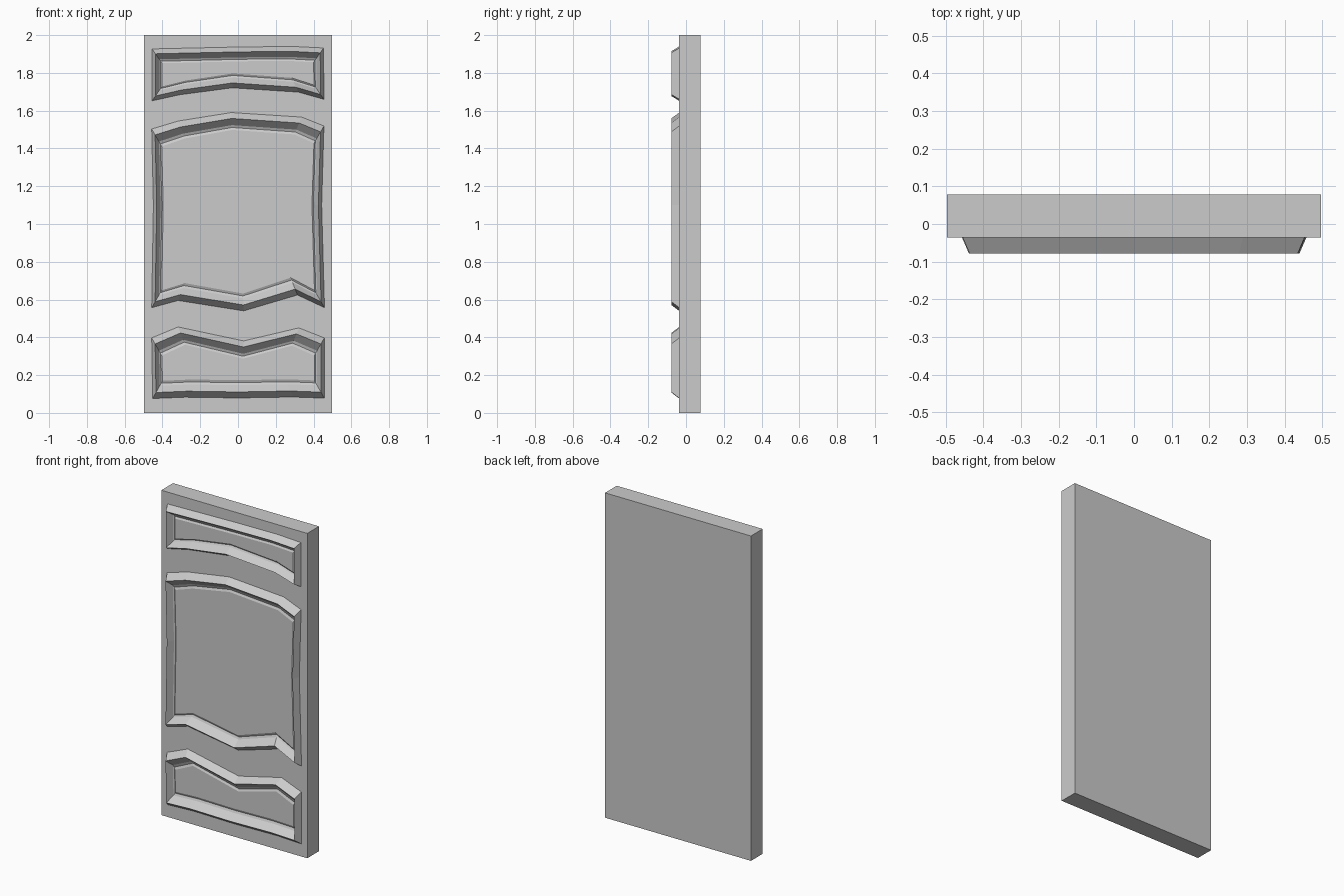
import bpy, bmesh

if "Cube" in bpy.data.objects:
    bpy.data.objects.remove(bpy.data.objects["Cube"])

HX, BACK, FRONT = 0.497, 0.078, -0.036
# Moulding profile: (fraction of the inset, y depth): outer edge, ridge, cove, groove, panel
PROFILE = [(0, FRONT), (0.34, -0.078), (0.72, -0.037), (0.86, -0.031), (1, -0.037)]
DX = 0.053

# Panels: top edge (left to right), side waist points, bottom edge, vertical inset
PANELS = [
    dict(top=[(-.455, 1.927), (0, 1.937), (.29, 1.94), (.453, 1.932)],
         bottom=[(-.455, 1.652), (-.31, 1.684), (-.03, 1.721), (.32, 1.698), (.455, 1.66)],
         sides=None, dz=0.076),
    dict(top=[(-.457, 1.503), (-.317, 1.545), (-.035, 1.59), (.337, 1.566), (.455, 1.519)],
         bottom=[(-.457, .557), (-.317, .595), (.03, .54), (.315, .624), (.458, .557)],
         sides=(-.448, .443, 1.1), dz=0.092),
    dict(top=[(-.457, .397), (-.317, .455), (.03, .381), (.322, .45), (.457, .397)],
         bottom=[(-.452, .076), (-.28, .083), (0, .079), (.29, .084), (.457, .078)],
         sides=None, dz=0.094),
]


def panel_loop(p, f):
    """Outline of a panel, inset by fraction f (clockwise from top left)."""
    s = 1 - f * DX / 0.455
    pts = [(x * s, z - f * p["dz"]) for x, z in p["top"]]
    if p["sides"]:
        pts.append((p["sides"][1] * s, p["sides"][2]))
    pts += [(x * s, z + f * p["dz"]) for x, z in reversed(p["bottom"])]
    if p["sides"]:
        pts.append((p["sides"][0] * s, p["sides"][2]))
    return pts


def ring_edges(bm, verts):
    return [bm.edges.new((verts[i - 1], verts[i])) for i in range(len(verts))]


def bridge(bm, a, b):
    for i in range(len(a)):
        bm.faces.new((a[i - 1], a[i], b[i], b[i - 1]))


bm = bmesh.new()

# Slab rim and back
rect = [(-HX, 0), (HX, 0), (HX, 2), (-HX, 2)]
front = [bm.verts.new((x, FRONT, z)) for x, z in rect]
back = [bm.verts.new((x, BACK, z)) for x, z in rect]
edges = ring_edges(bm, front)
bridge(bm, front, back)
bm.faces.new(back)

# Raised mouldings and inner panels
for p in PANELS:
    rings = [[bm.verts.new((x, y, z)) for x, z in panel_loop(p, f)] for f, y in PROFILE]
    edges += ring_edges(bm, rings[0])
    for a, b in zip(rings, rings[1:]):
        bridge(bm, a, b)
    bm.faces.new(rings[-1])

# Slab front around the panels
bmesh.ops.triangle_fill(bm, use_beauty=True, use_dissolve=False, edges=edges, normal=(0, -1, 0))
bmesh.ops.recalc_face_normals(bm, faces=bm.faces[:])

mesh = bpy.data.meshes.new("panelled_door")
bm.to_mesh(mesh)
bm.free()
door = bpy.data.objects.new("panelled_door", mesh)
bpy.context.collection.objects.link(door)
